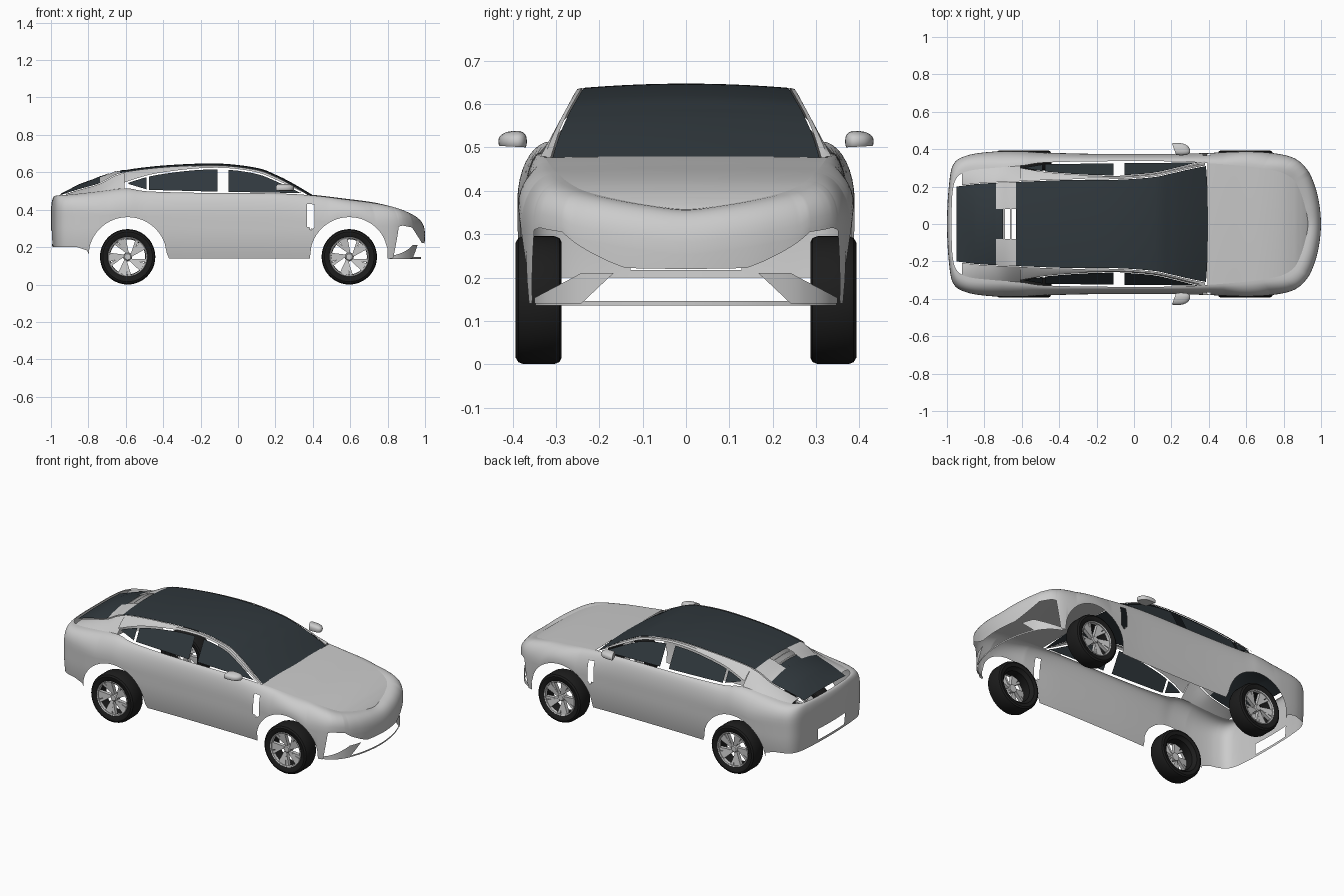
import bpy, bmesh, math
from mathutils import Vector

if "Cube" in bpy.data.objects:
    bpy.data.objects.remove(bpy.data.objects["Cube"])


def material(name, rgb):
    m = bpy.data.materials.new(name)
    m.diffuse_color = (*rgb, 1)
    m.use_nodes = True
    m.node_tree.nodes["Principled BSDF"].inputs["Base Color"].default_value = m.diffuse_color
    return m


GLASS = material("dark_glass", (0.03, 0.04, 0.047))
RUBBER = material("rubber", (0.012, 0.012, 0.012))


def finish(name, bm, mat=None, mirror=False, angle=35):
    bmesh.ops.remove_doubles(bm, verts=bm.verts, dist=1e-5)
    bmesh.ops.recalc_face_normals(bm, faces=bm.faces)
    me = bpy.data.meshes.new(name)
    bm.to_mesh(me)
    bm.free()
    ob = bpy.data.objects.new(name, me)
    bpy.context.collection.objects.link(ob)
    if mat:
        me.materials.append(mat)
    if mirror:
        md = ob.modifiers.new("mirror", "MIRROR")
        md.use_axis = (False, True, False)
        md.merge_threshold = 0.0005
    bpy.ops.object.select_all(action="DESELECT")
    ob.select_set(True)
    bpy.context.view_layer.objects.active = ob
    bpy.ops.object.shade_smooth_by_angle(angle=math.radians(angle))
    return ob


def grid(name, rows, mat=None, mirror=False, hole=None):
    bm = bmesh.new()
    vs = [[bm.verts.new(p) for p in r] for r in rows]
    for a, b in zip(vs, vs[1:]):
        for i in range(len(a) - 1):
            q = (a[i], a[i + 1], b[i + 1], b[i])
            c = sum((v.co for v in q), Vector()) / 4
            if not (hole and hole(c)):
                bm.faces.new(q)
    return finish(name, bm, mat, mirror)


def spline(pts, n=12, before=None, after=None):
    p = [before or pts[0], *pts, after or pts[-1]]
    out = []
    for a, b, c, d in zip(p, p[1:], p[2:], p[3:]):
        for k in range(n):
            t = k / n
            out.append(tuple(0.5 * (2 * B + (C - A) * t + (2 * A - 5 * B + 4 * C - D) * t * t
                                    + (3 * B - A - 3 * C + D) * t ** 3)
                             for A, B, C, D in zip(a, b, c, d)))
    return out + [tuple(pts[-1])]


def at(line, x):
    # look up a line (sorted by falling x) at x
    for a, b in zip(line, line[1:]):
        if x >= b[0]:
            t = min(1, max(0, (a[0] - x) / max(1e-9, a[0] - b[0])))
            return [p + (q - p) * t for p, q in zip(a, b)]
    return list(line[-1])


def span(a, b, n):
    return [a + (b - a) * i / n for i in range(n + 1)]


# Body stations nose to tail: outline x, y, then upper edge x, y, z
S = [(1, 0, .93, 0, .357), (.992, .1, .915, .09, .368), (.97, .195, .89, .17, .383),
     (.93, .285, .855, .235, .40), (.86, .35, .79, .275, .422), (.75, .378, .70, .295, .44),
     (.6, .387, .58, .31, .455), (.4, .38, .40, .325, .476), (.2, .375, .2, .335, .487),
     (-.2, .375, -.2, .335, .49), (-.48, .382, -.48, .328, .498), (-.6, .388, -.6, .312, .514),
     (-.75, .387, -.75, .30, .498), (-.89, .367, -.88, .285, .483), (-.965, .32, -.945, .25, .478),
     (-.99, .2, -.97, .17, .476), (-1, 0, -.975, 0, .474)]
flip = lambda s: (s[0], -s[1], s[2], -s[3], s[4])
body = spline(S, 24, flip(S[1]), flip(S[-2]))

WHEELS = (.595, -.59)
EDGE = [(1, .22), (.985, .222), (.95, .275), (.93, .305), (.88, .315), (.86, .31), (.835, .14),
        (.8, .14), (-.79, .14), (-.8, .18), (-.86, .20), (-1, .20)]


def bottom(x):
    for c in WHEELS:
        if abs(x - c) < .21:
            return .15 + math.sqrt(.21 ** 2 - (x - c) ** 2)
    return at(EDGE, x)[1]


def inset(s, d):
    v = Vector((s[2] - s[0], s[3] - s[1])).normalized()
    return s[0] + v.x * d, s[1] + v.y * d


# Outer shell with wheel arches, bumper edges, plate recess and fender vents
rows = []
for s in body:
    bz = bottom(s[0])
    side = min(1, max(0, (.9 - abs(s[0])) / .2))
    zw = max(s[4] - .1 - .03 * side, bz + .01)
    pw = .8 + .22 * side
    col = []
    for z in span(bz, zw, 10):
        tuck = (.008 if s[0] > .8 else .02) * max(0, (.3 - z) / .16) ** 2
        col.append((*inset(s, tuck), z))
    for k in range(1, 10):
        t = k / 9 * math.pi / 2
        h, g = 1 - max(0, math.cos(t)) ** pw, math.sin(t) ** pw
        col.append((s[0] + (s[2] - s[0]) * h, s[1] + (s[3] - s[1]) * h, zw + (s[4] - zw) * g))
    rows.append(col)
plate = lambda c: c.x < -.9 and c.y < .13 and .22 < c.z < .295
vent = lambda c: .37 < c.x < .41 and .30 < c.z < .425
grid("body_shell", rows, mirror=True, hole=lambda c: plate(c) or vent(c))

# Bonnet
grid("bonnet", [[(s[2], k * s[3], s[4] + .01 * s[3] * (1 - k * k)) for k in span(-1, 1, 16)]
                for s in body if s[2] > .385])

# Lower front lip and corner fins
front = [s for s in body if s[0] > .82]
grid("front_lip", [[(*inset(s, .022), z) for z in (.136, .146)] for s in front], mirror=True)
fin = []
for s in front:
    y = s[1]
    if .17 < y:
        lo = max(.14, .207 - (y - .175) * .9)
        hi = max(lo, min(.21, .21 - (y - .25) * .5))
        fin.append([(*inset(s, .018), z) for z in (lo, (lo + hi) / 2, hi)])
grid("front_fin", fin, mirror=True)

# Greenhouse: roof edge (x, y, z) and top line of the side windows (x, z)
roof = spline([(.385, .31, .470), (.29, .291, .53), (.2, .27, .578), (.1, .25, .614),
               (-.1, .236, .637), (-.35, .235, .63), (-.55, .228, .61), (-.65, .224, .588),
               (-.74, .22, .542), (-.85, .213, .51), (-.95, .20, .478)])
head = spline([(.38, .478), (.3, .515), (.2, .562), (.1, .60), (-.05, .622), (-.2, .622),
               (-.35, .607), (-.48, .585), (-.61, .545)])
crown = [(1, .009), (-.6, .01), (-.74, .036), (-.85, .026), (-.95, .006)]
side_y = lambda z: .33 - (z - .49) * .54


def roof_panel(name, x0, x1, k0=-1, k1=1, mat=None, mirror=False, n=40):
    rows = []
    for x in span(x0, x1, n):
        _, y, z = at(roof, x)
        bow = .012 * max(0, x - .2) / .185
        c = at(crown, x)[1]
        rows.append([(x + bow * (1 - k * k), k * y, z + c * (1 - k * k)) for k in span(k0, k1, 16)])
    grid(name, rows, mat, mirror)


roof_panel("windscreen", .385, .12, mat=GLASS)
roof_panel("roof_glass", .12, -.63, mat=GLASS)
roof_panel("rear_window", -.738, -.95, mat=GLASS)
roof_panel("rear_window_top", -.70, -.738, -.36, .36, mat=GLASS, n=4)
roof_panel("rear_roof_pad", -.63, -.738, .36, 1, mirror=True, n=8)
for x in (-.655, -.69):
    roof_panel("rear_roof_bar", x, x - .007, -.36, .36, n=2)

# Roof rails and rear pillars
rail = []
for x in span(.38, -.61, 60):
    _, y, z = at(roof, x)
    h = at(head, x)[1]
    rail.append([(x, y + .004, z), (x, (y + side_y(h)) / 2 + .004, (z + h) / 2 + .004), (x, side_y(h), h)])
grid("roof_rail", rail, mirror=True)
pillar = []
for s in body:
    if -.92 < s[2] < -.60:
        _, y, z = at(roof, s[2])
        z -= .004
        pillar.append([(s[2], s[3] + (y + .003 - s[3]) * t,
                        s[4] + (z - s[4]) * t + .012 * t * (1 - t)) for t in span(0, 1, 6)])
grid("rear_pillar", pillar, mirror=True)

# Side windows
SILL = [(.38, .488), (-.1, .496), (-.48, .506), (-.6, .542)]
for name, a, b in (("front_side_window", .345, -.05), ("rear_side_window", -.11, -.475),
                   ("quarter_window", -.49, -.585)):
    pane = []
    for x in span(a, b, 24):
        lo = at(SILL, x)[1]
        hi = max(lo, at(head, x)[1] - .009)
        pane.append([(x, side_y(z) - .002, z) for z in span(lo, hi, 4)])
    grid(name, pane, GLASS, True)


# Wheels
def lathe(name, cx, profile, mat=None):
    rows = [[(cx + r * math.cos(a), y, .148 + r * math.sin(a)) for r, y in profile]
            for a in span(0, 2 * math.pi, 48)]
    grid(name, rows, mat, True)


def spokes(name, cx):
    bm = bmesh.new()
    for i in range(5):
        a = i * 2 * math.pi / 5 + .3
        for r0, r1, a0, a1, w0, w1 in ((.015, .1, 0, .35, .5, .24), (.03, .1, .4, .75, .16, .09)):
            quad = [(r0, a0 - w0), (r1, a1 - w1), (r1, a1 + w1), (r0, a0 + w0)]
            rings = [[bm.verts.new((cx + r * math.cos(a + t), y - (.012 if r < .05 else 0),
                                    .148 + r * math.sin(a + t))) for r, t in quad]
                     for y in (.36, .382)]
            bm.faces.new(rings[0])
            bm.faces.new(rings[1])
            for k in range(4):
                j = (k + 1) % 4
                bm.faces.new((rings[0][k], rings[0][j], rings[1][j], rings[1][k]))
    finish(name, bm, None, True)


for label, cx in zip(("front", "rear"), WHEELS):
    lathe(label + "_tyre", cx, [(.105, .30), (.112, .291), (.133, .287), (.143, .292), (.148, .305),
                                (.148, .375), (.143, .387), (.133, .393), (.112, .39), (.105, .384)], RUBBER)
    lathe(label + "_barrel", cx, [(.1, .383), (.094, .36), (.094, .31), (.105, .30)], RUBBER)
    lathe(label + "_rim", cx, [(.106, .386), (.103, .389), (.097, .386), (.096, .37)])
    lathe(label + "_hub", cx, [(0, .376), (.016, .376), (.022, .37), (.024, .34), (0, .34)])
    spokes(label + "_spokes", cx)

# Door mirrors, flat at the back and underneath
bm = bmesh.new()
bmesh.ops.create_uvsphere(bm, u_segments=24, v_segments=14, radius=1)
for v in bm.verts:
    x, y, z = (math.copysign(abs(c) ** .8, c) for c in v.co)
    x, z = max(x, -.45), max(z, -.5)
    v.co = (.24 + .058 * x - .012 * y, .40 + .033 * y, .514 + .024 * z * (1 - .15 * y))
finish("door_mirror", bm, None, True)
